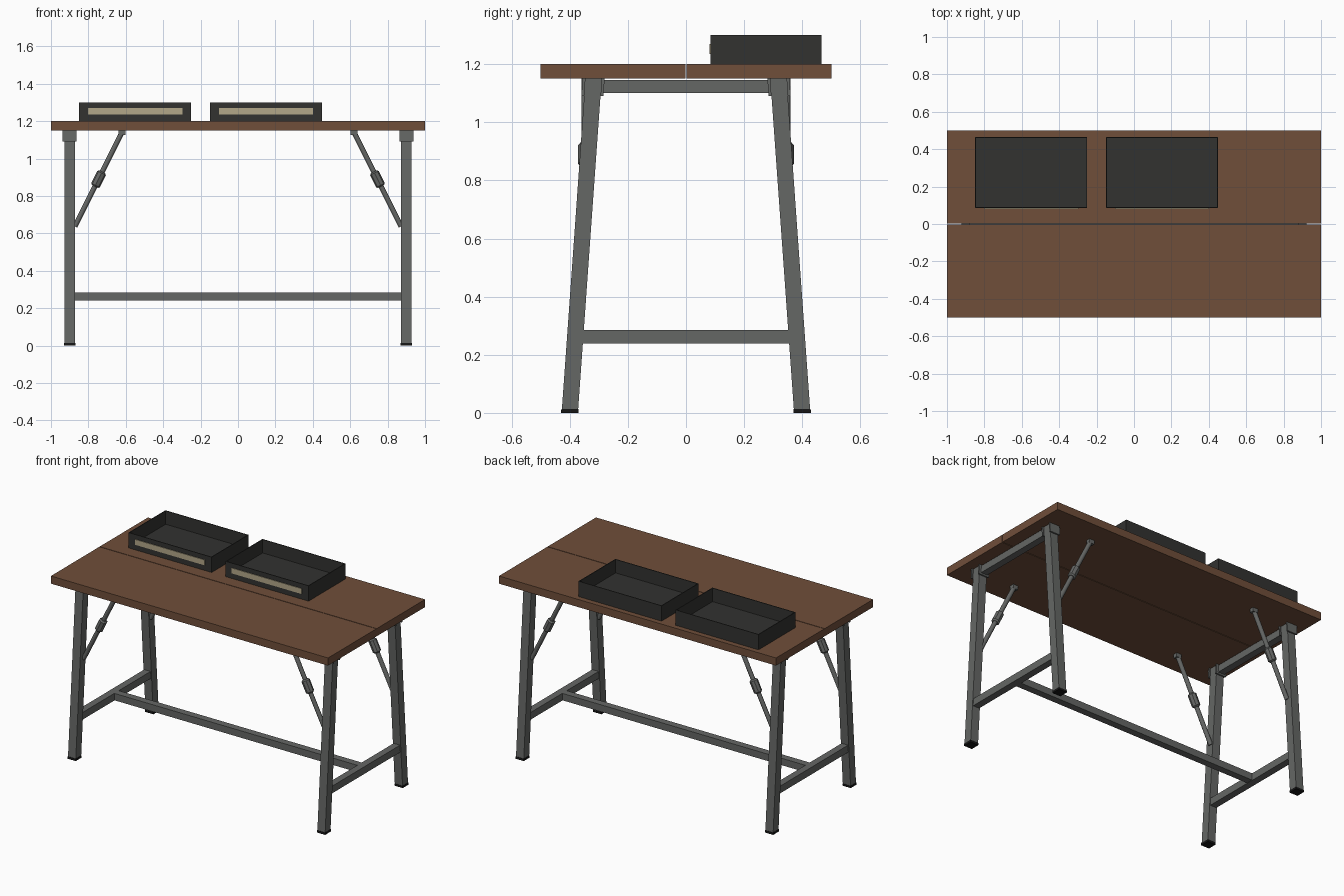
import bpy, bmesh
from mathutils import Vector

if "Cube" in bpy.data.objects:
    bpy.data.objects.remove(bpy.data.objects["Cube"])


def material(name, rgb):
    m = bpy.data.materials.new(name)
    m.diffuse_color = (*rgb, 1)
    m.use_nodes = True
    m.node_tree.nodes["Principled BSDF"].inputs["Base Color"].default_value = m.diffuse_color
    return m


WOOD = material("wood", (0.16, 0.077, 0.042))
STEEL = material("steel", (0.13, 0.135, 0.13))
DARK = material("dark_tray", (0.032, 0.032, 0.03))
RUBBER = material("rubber", (0.008, 0.008, 0.008))
PAPER = material("label", (0.45, 0.39, 0.25))


def finish(name, bm, mat):
    bmesh.ops.recalc_face_normals(bm, faces=bm.faces)
    me = bpy.data.meshes.new(name)
    bm.to_mesh(me)
    bm.free()
    me.materials.append(mat)
    ob = bpy.data.objects.new(name, me)
    bpy.context.collection.objects.link(ob)
    return ob


def slanted_box(name, bottom, top, sx, sy, mat):
    """Box with level ends, running from a bottom centre to a top centre."""
    bm = bmesh.new()
    bmesh.ops.create_cube(bm, size=1)
    for v in bm.verts:
        c = top if v.co.z > 0 else bottom
        v.co = Vector((c[0] + v.co.x * sx, c[1] + v.co.y * sy, c[2]))
    return finish(name, bm, mat)


def box(name, x, y, z, mat):
    cx, cy = sum(x) / 2, sum(y) / 2
    return slanted_box(name, (cx, cy, z[0]), (cx, cy, z[1]), x[1] - x[0], y[1] - y[0], mat)


def rod(name, a, b, r, sides, mat, bevel=0):
    """Cylinder between two points."""
    a, b = Vector(a), Vector(b)
    bm = bmesh.new()
    bmesh.ops.create_cone(bm, cap_ends=True, segments=sides, radius1=r, radius2=r, depth=(b - a).length)
    if bevel:
        rims = [e for e in bm.edges if abs(e.verts[0].co.z - e.verts[1].co.z) < 1e-5]
        bmesh.ops.bevel(bm, geom=rims, offset=bevel, segments=1, affect='EDGES')
    q = Vector((0, 0, 1)).rotation_difference(b - a)
    for v in bm.verts:
        v.co = q @ v.co + (a + b) / 2
    ob = finish(name, bm, mat)
    if sides > 8:
        for p in ob.data.polygons:
            p.use_smooth = len(p.vertices) == 4
        ob.data.set_sharp_from_angle(angle=0.6)
    return ob


def tray(name, x, y, z, wall, floor):
    """Open box: the top face is inset and pushed down."""
    ob = box(name, x, y, z, DARK)
    bm = bmesh.new()
    bm.from_mesh(ob.data)
    top = max(bm.faces, key=lambda f: f.calc_center_median().z)
    bmesh.ops.inset_region(bm, faces=[top], thickness=wall)
    new = bmesh.ops.extrude_discrete_faces(bm, faces=[top])["faces"]
    for v in new[0].verts:
        v.co.z = z[0] + floor
    bm.to_mesh(ob.data)
    bm.free()


def leg_y(z):
    """Leg centre line, leaning inwards towards the top."""
    return 0.40 - 0.082 * z / 1.15


# Two table top boards with a narrow gap
for side, y in (("front", (-0.5, -0.002)), ("back", (0.002, 0.5))):
    box(side + "_top_board", (-1, 1), y, (1.15, 1.2), WOOD)

# Legs, feet, brackets and diagonal braces in all four corners
LX = 0.9
for sx, xn in ((-1, "left"), (1, "right")):
    for sy, yn in ((-1, "front"), (1, "back")):
        n = f"{yn}_{xn}_"

        def p(z, off=0):
            return (sx * LX, sy * (leg_y(z) + off), z)

        slanted_box(n + "leg", p(0.008), p(1.15), 0.056, 0.056, STEEL)
        slanted_box(n + "foot", p(0), p(0.014), 0.06, 0.06, RUBBER)
        for off, side in ((0.033, "outer"), (-0.033, "inner")):
            slanted_box(f"{n}{side}_bracket", p(1.09, off), p(1.15, off), 0.074, 0.01, STEEL)

        # Diagonal brace with adjusting sleeve and end tab
        y = sy * 0.345
        low, high = Vector((sx * 0.872, y, 0.637)), Vector((sx * 0.618, y, 1.145))
        rod(n + "brace", low, high, 0.014, 12, STEEL)
        rod(n + "brace_sleeve", low.lerp(high, 0.42), low.lerp(high, 0.575), 0.026, 8, STEEL, 0.008)
        box(n + "brace_tab", (sx * 0.62 - 0.018, sx * 0.62 + 0.018), (y - 0.014, y + 0.014), (1.125, 1.15), STEEL)

    # End rails between the legs
    for z, zn in (((1.1, 1.145), "upper"), ((0.238, 0.285), "lower")):
        w = leg_y(z[0]) - 0.02
        box(f"{xn}_{zn}_rail", (sx * LX - 0.023, sx * LX + 0.023), (-w, w), z, STEEL)

# Long stretcher
box("stretcher", (-0.88, 0.88), (-0.023, 0.023), (0.24, 0.285), STEEL)

# Two open trays with a label strip on the front
for x0, n in ((-0.85, "left"), (-0.15, "right")):
    tray(n + "_tray", (x0, x0 + 0.6), (0.085, 0.466), (1.2, 1.3), 0.007, 0.012)
    box(n + "_tray_label", (x0 + 0.048, x0 + 0.552), (0.081, 0.088), (1.235, 1.27), PAPER)
